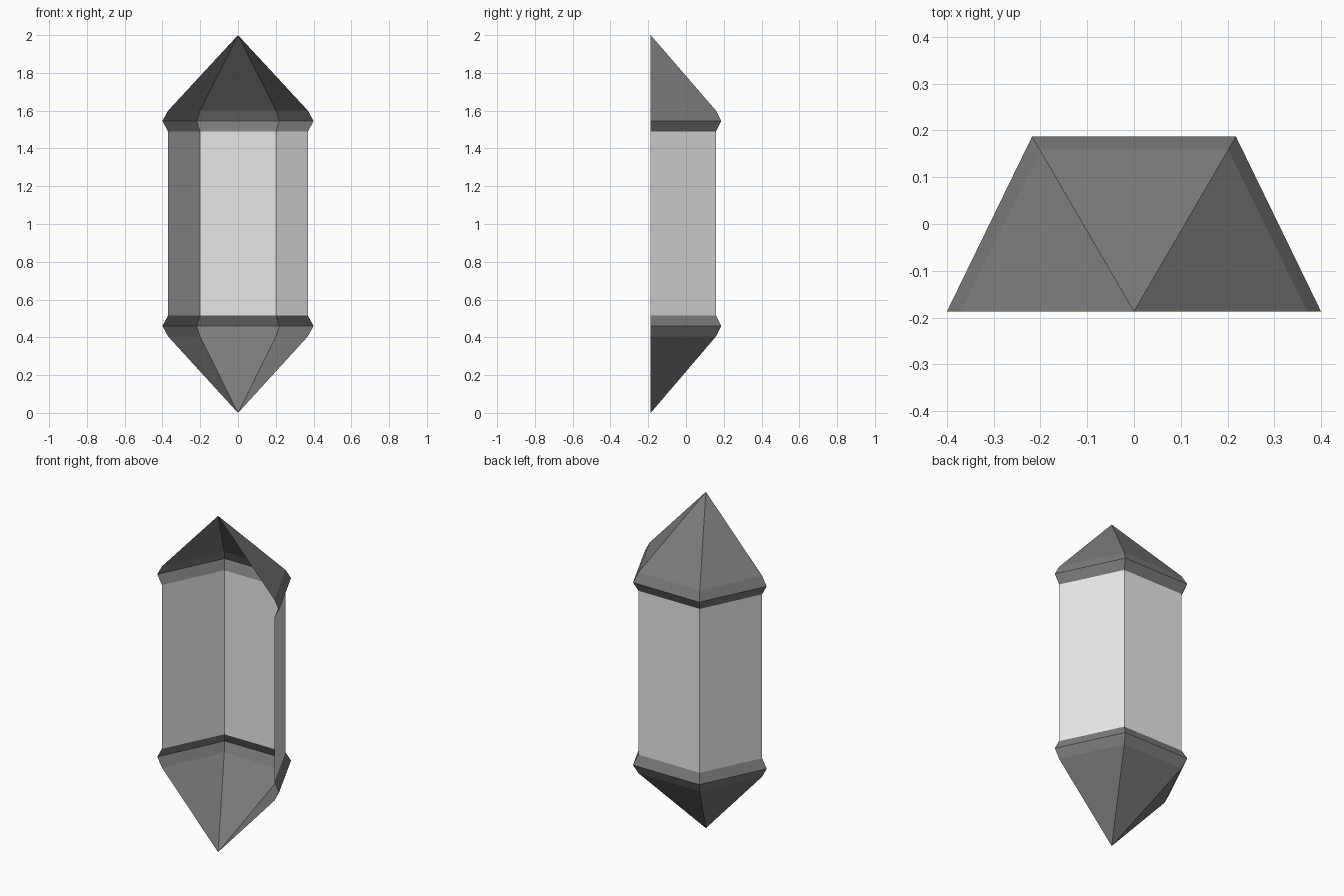
import bpy
import bmesh

if "Cube" in bpy.data.objects:
    bpy.data.objects.remove(bpy.data.objects["Cube"])

BACK_Y = -0.187                      # open flat side of the half-hexagon shell
OUTLINE = [(0.40, 0.0), (0.218, 0.374), (-0.218, 0.374), (-0.40, 0.0)]
BODY = 0.925                         # panel size relative to the rim ridge


def material(name, value):
    m = bpy.data.materials.new(name)
    m.diffuse_color = (value, value, value, 1.0)
    m.use_nodes = True
    m.node_tree.nodes["Principled BSDF"].inputs["Base Color"].default_value = m.diffuse_color
    return m


def loft(name, rings, mat):
    """Open half-hexagon shell through (scale, z) rings, listed bottom to top.
    A scale of zero makes a single point."""
    bm = bmesh.new()
    rows = []
    for s, z in rings:
        if s == 0:
            rows.append([bm.verts.new((0, BACK_Y, z))] * len(OUTLINE))
        else:
            rows.append([bm.verts.new((x * s, BACK_Y + y * s, z)) for x, y in OUTLINE])
    for low, high in zip(rows, rows[1:]):
        for i in range(len(OUTLINE) - 1):
            corners = [low[i], low[i + 1], high[i + 1], high[i]]
            bm.faces.new(list(dict.fromkeys(corners)))
    mesh = bpy.data.meshes.new(name)
    bm.to_mesh(mesh)
    bm.free()
    mesh.materials.append(mat)
    obj = bpy.data.objects.new(name, mesh)
    bpy.context.collection.objects.link(obj)
    return obj


metal = material("dark grey metal", 0.2)
glass = material("pale glass", 0.8)

# Three glass panels
loft("glass_panels", [(BODY, 0.515), (BODY, 1.49)], glass)

# Pointed caps, each with a ridged rim
loft("top_cap", [(BODY, 1.49), (1.0, 1.545), (BODY, 1.60), (0, 2.0)], metal)
loft("bottom_cap", [(0, 0.0), (BODY, 0.405), (1.0, 0.46), (BODY, 0.515)], metal)
